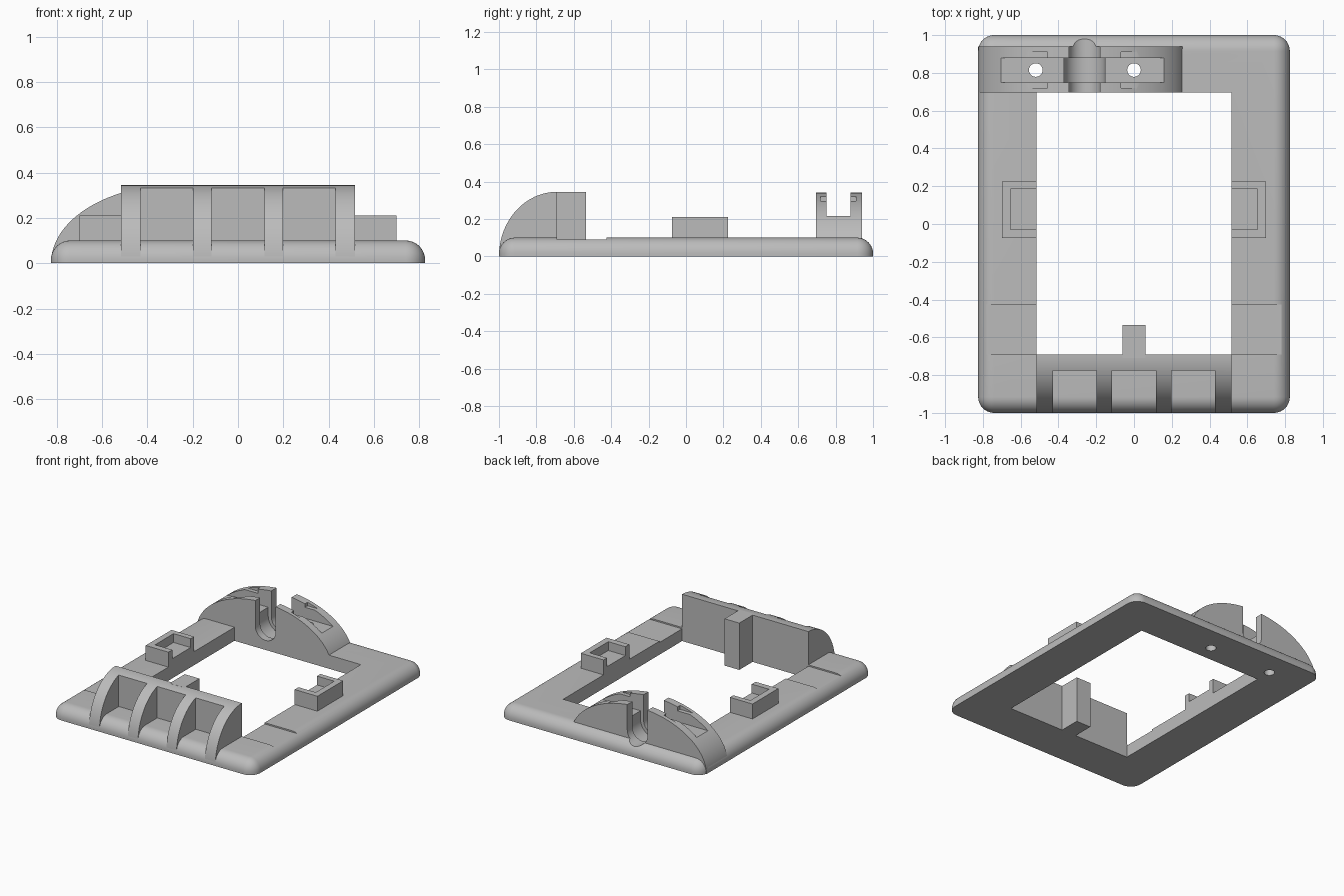
import bpy, bmesh, math
from mathutils import Vector

default = bpy.data.objects.get("Cube")
if default:
    bpy.data.objects.remove(default, do_unlink=True)

grey = bpy.data.materials.new("plain_grey")
grey.use_nodes = True
colour = (0.5, 0.5, 0.5, 1)
grey.diffuse_color = colour
grey.node_tree.nodes["Principled BSDF"].inputs["Base Color"].default_value = colour


def finish(name, bm):
    bmesh.ops.recalc_face_normals(bm, faces=bm.faces)
    mesh = bpy.data.meshes.new(name)
    bm.to_mesh(mesh)
    bm.free()
    mesh.materials.append(grey)
    obj = bpy.data.objects.new(name, mesh)
    bpy.context.collection.objects.link(obj)
    return obj


def prism(name, points, axis, start, end):
    """Extrude a 2D profile along one axis."""
    place = {"X": lambda p: (start, p[0], p[1]),
             "Y": lambda p: (p[0], start, p[1]),
             "Z": lambda p: (p[0], p[1], start)}[axis]
    shift = Vector([(end - start) * (axis == a) for a in "XYZ"])
    bm = bmesh.new()
    face = bm.faces.new([bm.verts.new(place(p)) for p in points])
    grown = bmesh.ops.extrude_face_region(bm, geom=[face], use_keep_orig=True)
    moved = [g for g in grown["geom"] if isinstance(g, bmesh.types.BMVert)]
    bmesh.ops.translate(bm, verts=moved, vec=shift)
    return finish(name, bm)


def box(name, x, y, z):
    return prism(name, [(x[0], y[0]), (x[1], y[0]), (x[1], y[1]), (x[0], y[1])], "Z", *z)


def arc(cx, cy, rx, ry, first, last, steps):
    angles = [math.radians(first + (last - first) * i / steps) for i in range(steps + 1)]
    return [(cx + rx * math.cos(a), cy + ry * math.sin(a)) for a in angles]


def cut(target, cutters):
    """Subtract each cutter, then remove it."""
    bpy.context.view_layer.objects.active = target
    for cutter in cutters:
        cutter.hide_render = True
        mod = target.modifiers.new("cut", "BOOLEAN")
        mod.operation, mod.solver, mod.object = "DIFFERENCE", "EXACT", cutter
        bpy.ops.object.modifier_apply(modifier=mod.name)
        bpy.data.objects.remove(cutter, do_unlink=True)


def smooth(obj):
    bpy.ops.object.select_all(action="DESELECT")
    obj.select_set(True)
    bpy.context.view_layer.objects.active = obj
    bpy.ops.object.shade_smooth_by_angle(angle=math.radians(30))


IN_X, IN_FRONT, IN_BACK, TOP = 0.515, -0.69, 0.695, 0.345
ARCH_X, ARCH_BACK, SLOT = -0.273, 0.94, (0.75, 0.88)


def channel(radius, y):
    """U-shaped channel, open at the top."""
    profile = arc(-0.262, 0.153, radius, radius, 180, 360, 24)
    return prism("channel_cutter", profile + [(-0.262 + radius, 1), (-0.262 - radius, 1)], "Y", *y)


def arch_cutters():
    """Cable channel and screw holes shared by the arch and the frame."""
    holes = [prism("hole_cutter", arc(x, 0.815, 0.036, 0.036, 0, 345, 23), "Z", -1, 1)
             for x in (-0.52, 0)]
    return [channel(0.083, (0.6, 1.1)), channel(0.108, SLOT)] + holes


# Rounded base frame with its window and shallow side recesses
bm = bmesh.new()
bmesh.ops.create_cube(bm, size=1)
for v in bm.verts:
    v.co = (v.co.x * 1.65, v.co.y * 2, (v.co.z + 0.5) * 0.1)
rounded = [e for e in bm.edges if max(v.co.z for v in e.verts) > 0.05]
bmesh.ops.bevel(bm, geom=rounded, offset=0.085, segments=10, profile=0.5, affect="EDGES")
frame = finish("base_frame", bm)
cut(frame, [box("window_cutter", (-IN_X, IN_X), (IN_FRONT, IN_BACK), (-1, 1))])
cut(frame, [box("recess_cutter", x, (IN_FRONT, -0.425), (0.09, 1))
            for x in ((-1, -0.5), (0.5, 1))])
cut(frame, arch_cutters())
smooth(frame)

# Curved front housing with three pockets between ribs
profile = arc(IN_FRONT, 0, 0.31, TOP, 180, 90, 24) + [(IN_FRONT, 0)]
housing = prism("front_housing", profile, "X", -IN_X, IN_X)
cut(housing, [box("pocket_cutter", (x - 0.116, x + 0.116), (-1.2, -0.775), (-1, 1))
              for x in (-0.314, 0, 0.314)])
smooth(housing)

# Upright tab behind the housing
box("rear_tab", (-0.06, 0.06), (IN_FRONT - 0.02, -0.535), (0, TOP))

# Side brackets, open toward the window
for side, name in ((-1, "right_bracket"), (1, "left_bracket")):
    bracket = box(name, sorted((side * IN_X, side * 0.7)), (-0.075, 0.225), (0.05, 0.21))
    cut(bracket, [box("bracket_cutter", sorted((side * 0.4, side * 0.655)),
                      (-0.03, 0.185), (0.145, 1))])

# Arched clamp at the back: top slot, side undercuts, channel and holes
arch = prism("back_arch", arc(ARCH_X, 0, 0.552, TOP, 0, 180, 48), "Y", IN_BACK, ARCH_BACK)
cut(arch, [box("slot_cutter", (-1, 1), SLOT, (0.215, 1)),
           box("undercut_cutter", (-1, -0.455), (0.72, 0.91), (0.295, 0.325)),
           box("undercut_cutter", (-0.07, 1), (0.72, 0.91), (0.295, 0.325))])
cut(arch, arch_cutters())
smooth(arch)
